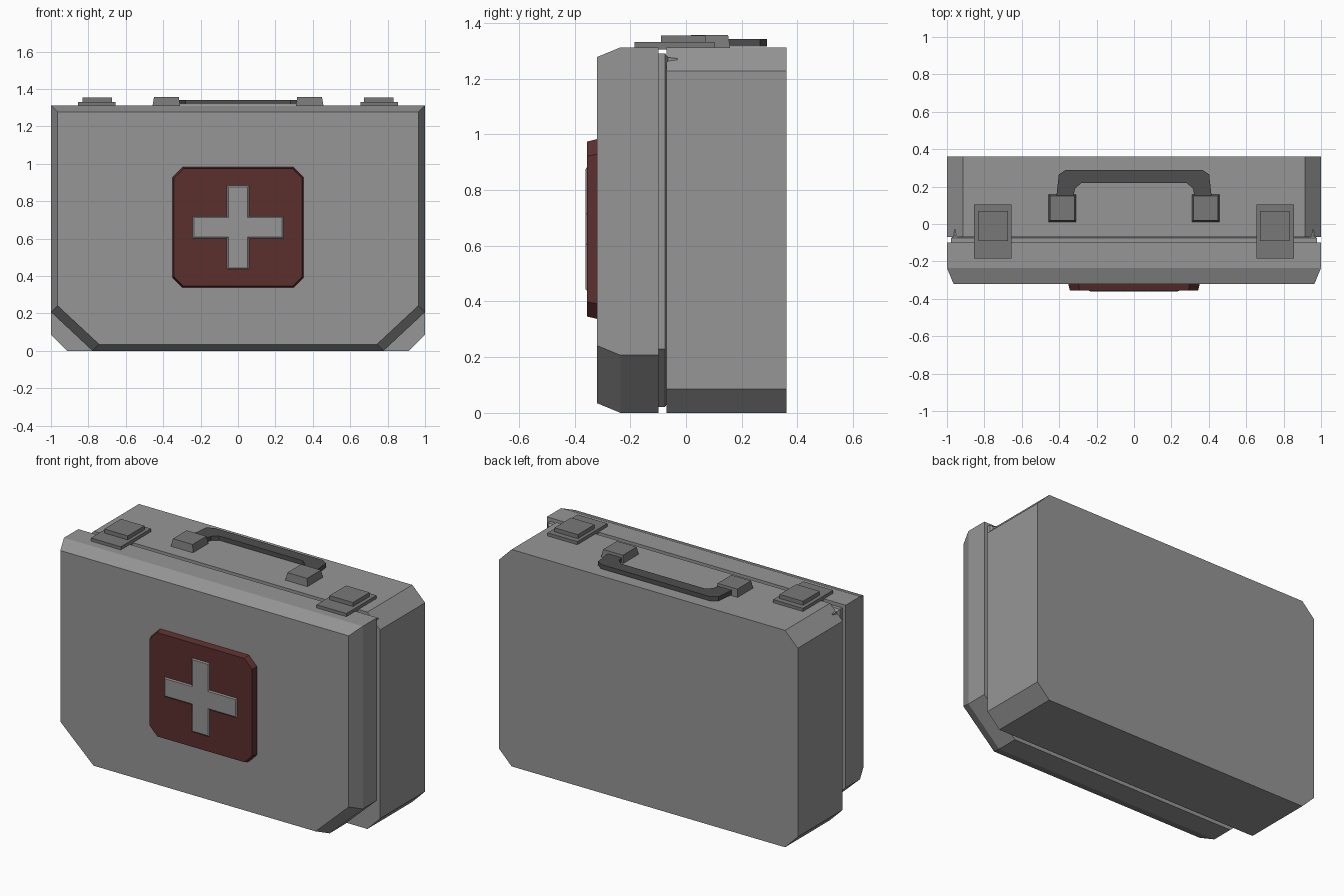
import bpy, bmesh

if "Cube" in bpy.data.objects:
    bpy.data.objects.remove(bpy.data.objects["Cube"])


def material(name, rgb):
    m = bpy.data.materials.new(name)
    m.diffuse_color = (*rgb, 1)
    m.use_nodes = True
    m.node_tree.nodes["Principled BSDF"].inputs["Base Color"].default_value = m.diffuse_color
    return m


def loft(name, sections, axis="y", mat=None, mirror=False):
    """Join matching 2D outlines [(points, depth), ...] into a closed solid along y or z."""
    bm = bmesh.new()
    rings = []
    for pts, d in sections:
        rings.append([bm.verts.new((a, d, b) if axis == "y" else (a, b, d)) for a, b in pts])
    n = len(rings[0])
    for r0, r1 in zip(rings, rings[1:]):
        for i in range(n):
            j = (i + 1) % n
            bm.faces.new((r0[i], r0[j], r1[j], r1[i]))
    bm.faces.new(rings[0])
    bm.faces.new(rings[-1])
    bmesh.ops.recalc_face_normals(bm, faces=bm.faces)
    me = bpy.data.meshes.new(name)
    bm.to_mesh(me)
    bm.free()
    ob = bpy.data.objects.new(name, me)
    bpy.context.collection.objects.link(ob)
    if mat:
        me.materials.append(mat)
    if mirror:
        ob.modifiers.new("Mirror", "MIRROR").use_axis[0] = True
    return ob


def rect(x0, x1, y0, y1, i=0.0):
    return [(x0 + i, y0 + i), (x1 - i, y0 + i), (x1 - i, y1 - i), (x0 + i, y1 - i)]


def octagon(hx, z0, z1, c):
    return [(-hx + c, z0), (hx - c, z0), (hx, z0 + c), (hx, z1 - c),
            (hx - c, z1), (-hx + c, z1), (-hx, z1 - c), (-hx, z0 + c)]


def lid_outline(i):
    """Square top corners, cut bottom corners, inset by i."""
    x, z0, z1 = 1 - i, i, 1.312 - i
    cx, cz = 0.778 - i, 0.207 + i
    return [(-cx, z0), (cx, z0), (x, cz), (x, z1), (-x, z1), (-x, cz)]


def cross(zc, hx, hz, w):
    return [(x, zc + z) for x, z in (
        (-w, -hz), (w, -hz), (w, -w), (hx, -w), (hx, w), (w, w),
        (w, hz), (-w, hz), (-w, w), (-hx, w), (-hx, -w), (-w, -w))]


grey = material("case_grey", (0.305, 0.305, 0.305))
red = material("red", (0.105, 0.028, 0.027))
dark = material("dark_grey", (0.077, 0.077, 0.077))
mid = material("mid_grey", (0.19, 0.19, 0.19))

# Case halves and the recessed seam core between them
body = octagon(1.0, 0, 1.312, 0.085)
loft("case_body", [(body, -0.07), (body, 0.36)], mat=grey)
loft("case_lid", [(lid_outline(0.035), -0.32), (lid_outline(0), -0.235),
                  (lid_outline(0), -0.098)], mat=grey)
loft("seam_core", [(lid_outline(0.022), -0.13), (lid_outline(0.022), -0.075),
                   (lid_outline(0.036), -0.065), (lid_outline(0.040), -0.03)], mat=grey)

# Front badge with raised cross
loft("badge_plate", [(octagon(0.352, 0.337, 0.983, 0.055), -0.318),
                     (octagon(0.343, 0.346, 0.974, 0.052), -0.355)], mat=red)
loft("badge_cross", [(cross(0.66, 0.245, 0.226, 0.062), -0.353),
                     (cross(0.66, 0.235, 0.216, 0.052), -0.36)], mat=grey)

# Latches on the top
loft("latch_base", [(rect(0.655, 0.855, -0.185, 0.103), 1.305),
                    (rect(0.655, 0.855, -0.185, 0.103), 1.331)], "z", mid, True)
loft("latch_clasp", [(rect(0.675, 0.832, -0.09, 0.07), 1.331),
                     (rect(0.675, 0.832, -0.09, 0.07), 1.355)], "z", mid, True)

# Handle mounts and folded-down handle
loft("handle_mount", [(rect(0.308, 0.458, 0.01, 0.16), 1.305),
                      (rect(0.308, 0.458, 0.01, 0.16, 0.009), 1.357)], "z", mid, True)
half = [(0.28, 0.22), (0.315, 0.19), (0.33, 0.12), (0.418, 0.12), (0.402, 0.265), (0.365, 0.29)]
grip = half + [(-x, y) for x, y in reversed(half)]
loft("handle", [(grip, 1.316), (grip, 1.342)], "z", dark)
